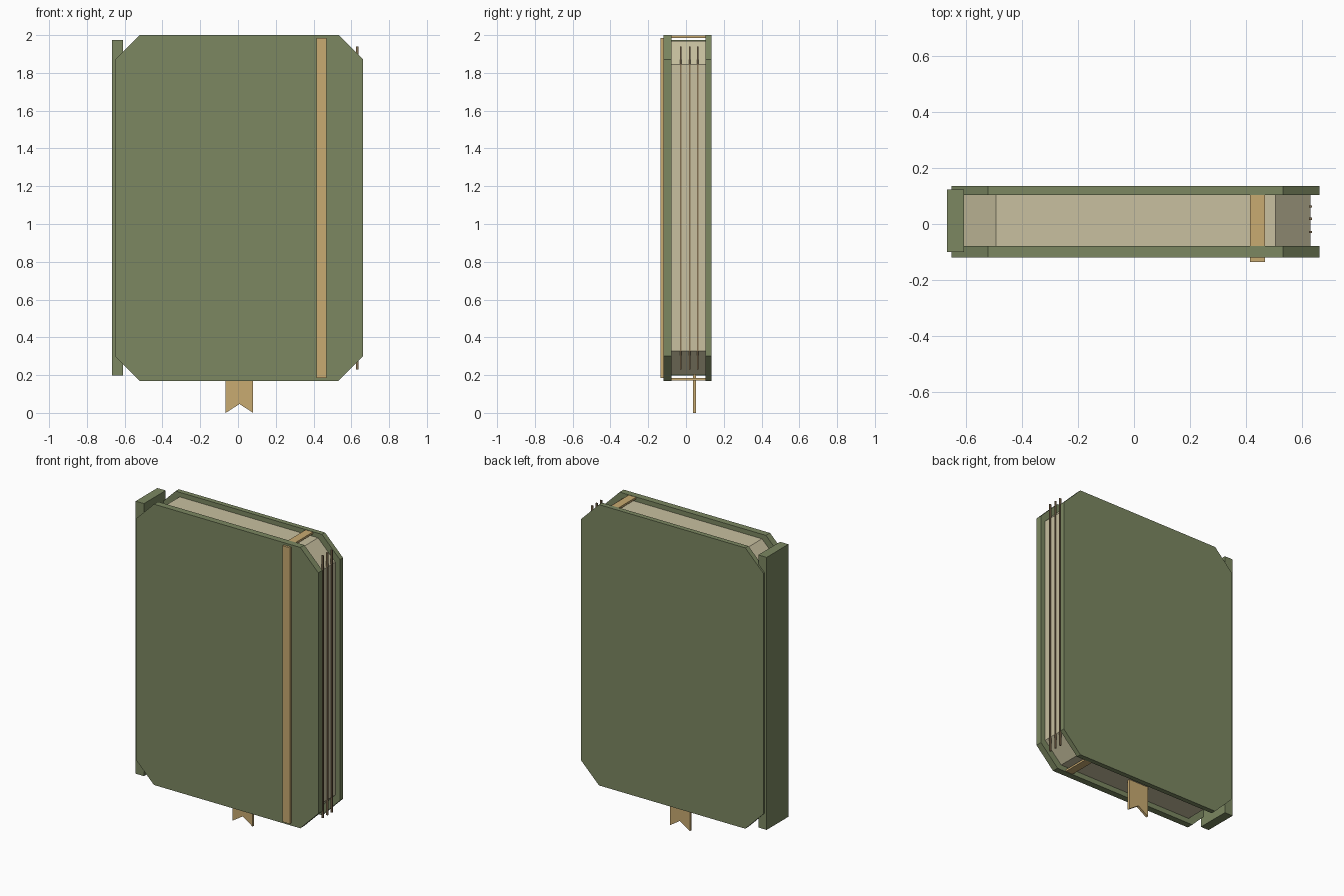
import bpy

old = bpy.data.objects.get("Cube")
if old:
    bpy.data.objects.remove(old, do_unlink=True)


def material(name, rgb):
    m = bpy.data.materials.new(name)
    m.use_nodes = True
    color = (*rgb, 1)
    m.diffuse_color = color
    bsdf = m.node_tree.nodes["Principled BSDF"]
    bsdf.inputs["Base Color"].default_value = color
    bsdf.inputs["Roughness"].default_value = 0.8
    return m


green = material("cover green", (0.20, 0.245, 0.12))
cream = material("page cream", (0.58, 0.53, 0.35))
tan = material("band tan", (0.58, 0.405, 0.165))
brown = material("page line brown", (0.23, 0.16, 0.085))


def slab(name, outline, y0, y1, mat):
    """Extrude an outline in the xz plane from y0 to y1."""
    n = len(outline)
    verts = [(x, y, z) for y in (y0, y1) for x, z in outline]
    faces = [tuple(range(n)), tuple(reversed(range(n, 2 * n)))]
    for i in range(n):
        j = (i + 1) % n
        faces.append((i, i + n, j + n, j))
    mesh = bpy.data.meshes.new(name)
    mesh.from_pydata(verts, [], faces)
    mesh.materials.append(mat)
    obj = bpy.data.objects.new(name, mesh)
    bpy.context.collection.objects.link(obj)
    return obj


def rect(x0, x1, z0, z1):
    return [(x0, z0), (x1, z0), (x1, z1), (x0, z1)]


def chamfered(x0, x1, z0, z1, c):
    return [(x0 + c, z0), (x1 - c, z0), (x1, z0 + c), (x1, z1 - c),
            (x1 - c, z1), (x0 + c, z1), (x0, z1 - c), (x0, z0 + c)]


# Covers with clipped corners
cover = chamfered(-0.652, 0.663, 0.17, 2.0, 0.13)
slab("front_cover", cover, -0.12, -0.078, green)
slab("back_cover", cover, 0.103, 0.135, green)

# Spine and page block
slab("spine", rect(-0.668, -0.608, 0.197, 1.973), -0.1, 0.124, green)
slab("page_block", chamfered(-0.618, 0.63, 0.203, 1.97, 0.125), -0.078, 0.103, cream)

# Thin page lines on the fore edge
for i, y in enumerate((-0.029, 0.019, 0.063)):
    slab(f"page_line_{i + 1}", rect(0.625, 0.637, 0.23, 1.94), y - 0.004, y + 0.004, brown)

# Elastic band: front strip and two bridges between the covers
slab("band_front", rect(0.415, 0.468, 0.186, 1.986), -0.135, -0.12, tan)
for name, z in (("band_top", 1.985), ("band_bottom", 0.172)):
    slab(name, rect(0.415, 0.468, z, z + 0.013), -0.08, 0.105, tan)

# Ribbon bookmark with a notched end
slab("bookmark", [(-0.065, 0), (0.008, 0.047), (0.08, 0), (0.08, 0.22), (-0.065, 0.22)],
     0.036, 0.052, tan)
